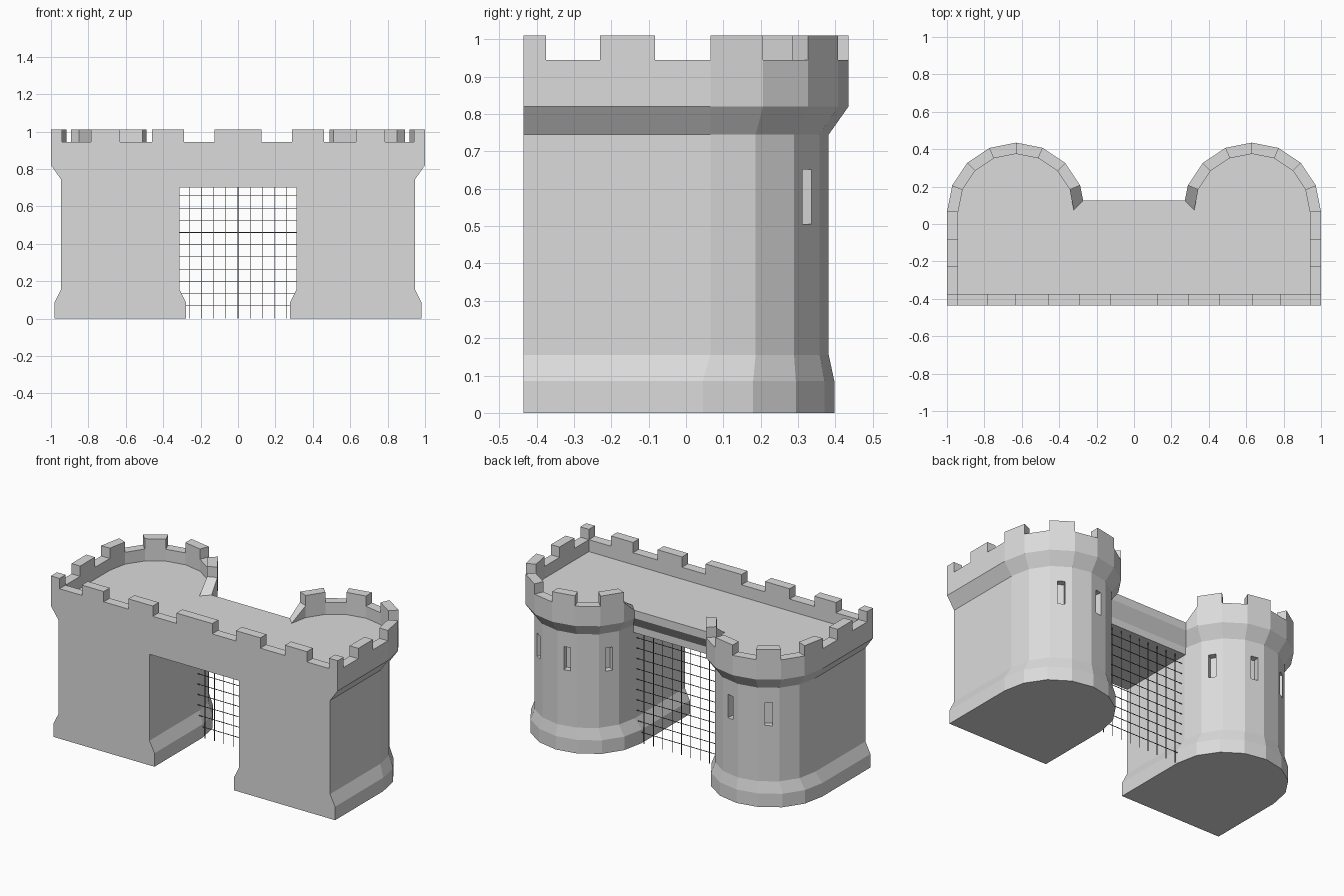
import bpy, bmesh
from math import radians, sin, cos
from mathutils import Matrix, Vector

if "Cube" in bpy.data.objects:
    bpy.data.objects.remove(bpy.data.objects["Cube"], do_unlink=True)


def material(name, rgb):
    m = bpy.data.materials.new(name)
    m.use_nodes = True
    m.diffuse_color = (*rgb, 1)
    m.node_tree.nodes["Principled BSDF"].inputs["Base Color"].default_value = (*rgb, 1)
    return m


STONE = material("grey stone", (0.71, 0.71, 0.71))
IRON = material("dark iron", (0.1, 0.1, 0.1))

TOWER_X, ARC_Y, FRONT = 0.63, 0.065, -0.435
FLOOR, GAP, MERLON = 0.87, 0.945, 1.01
WALL_R, TOP_R, INNER_R = 0.317, 0.37, 0.31
BRIDGE_Y, GATE_TOP = 0.126, 0.7


def finish(name, bm, mat):
    bmesh.ops.remove_doubles(bm, verts=bm.verts, dist=0.0005)
    bmesh.ops.recalc_face_normals(bm, faces=bm.faces)
    me = bpy.data.meshes.new(name)
    bm.to_mesh(me)
    bm.free()
    me.materials.append(mat)
    ob = bpy.data.objects.new(name, me)
    bpy.context.scene.collection.objects.link(ob)
    return ob


def add_face(bm, pts):
    """Add a polygon, skipping repeated corners."""
    keep = []
    for p in (Vector(p) for p in pts):
        if all((p - k).length > 0.0005 for k in keep):
            keep.append(p)
    if len(keep) > 2:
        bm.faces.new([bm.verts.new(p) for p in keep])


def loft(bm, rings):
    """Skin closed rings of points and cap both ends."""
    for a, b in zip(rings, rings[1:]):
        for i in range(len(a)):
            j = (i + 1) % len(a)
            add_face(bm, [a[i], a[j], b[j], b[i]])
    add_face(bm, rings[0])
    add_face(bm, rings[-1])


def box(bm, size, place):
    geo = bmesh.ops.create_cube(bm, size=1)
    bmesh.ops.transform(bm, matrix=place @ Matrix.Diagonal((*size, 1)), verts=geo["verts"])


def arc(r, cy, steps):
    return [(TOWER_X + r * cos(radians(22.5 * k)), cy + r * sin(radians(22.5 * k)))
            for k in range(steps)]


def junction(r, y):
    """Point on the last facet of the arc where the bridge meets it."""
    a, b = arc(r, ARC_Y, 9)[7:]
    t = (y - b[1]) / (a[1] - b[1])
    return (b[0] + (a[0] - b[0]) * t, y)


def at(points, z):
    return [(x, y, z) for x, y in points]


def mirror(ob):
    mod = ob.modifiers.new("Mirror", "MIRROR")
    mod.merge_threshold = 0.0005


# Round-backed towers with a flared foot
bm = bmesh.new()
rings = []
for z, r, cy in ((0, 0.352, 0.045), (0.085, 0.352, 0.045), (0.155, WALL_R, ARC_Y), (0.745, WALL_R, ARC_Y)):
    rings.append(at([(TOWER_X + r, FRONT)] + arc(r, cy, 9) + [(TOWER_X - r, FRONT)], z))
loft(bm, rings)
towers = finish("towers", bm, STONE)

# Arrow slits cut into every second facet
bm = bmesh.new()
for k in (2, 4, 6):
    a = radians(22.5 * (k + 0.5))
    r = WALL_R * cos(radians(11.25))
    place = Matrix.Translation((TOWER_X + r * cos(a), ARC_Y + r * sin(a), 0.578))
    box(bm, (0.08, 0.043, 0.146), place @ Matrix.Rotation(a, 4, "Z"))
slits = finish("arrow_slit_cutter", bm, STONE)
slits.hide_render = True
slits.hide_viewport = True
slits.display_type = "WIRE"
cut = towers.modifiers.new("Slits", "BOOLEAN")
cut.operation, cut.object, cut.solver = "DIFFERENCE", slits, "EXACT"
mirror(towers)

# Lintel over the gate passage
bm = bmesh.new()
box(bm, (2 * (TOWER_X - WALL_R), 0.51, 0.745 - GATE_TOP),
    Matrix.Translation((0, FRONT + 0.255, (0.745 + GATE_TOP) / 2)))
finish("gate_lintel", bm, STONE)


# Overhanging upper storey joining both towers
def outline(r, bridge_y, z):
    half = [(TOWER_X + r, FRONT)] + arc(r, ARC_Y, 8) + [junction(r, bridge_y)]
    return at(half + [(-x, y) for x, y in reversed(half)], z)


bm = bmesh.new()
loft(bm, [outline(WALL_R, 0.075, 0.745), outline(TOP_R, BRIDGE_Y, 0.82), outline(TOP_R, BRIDGE_Y, FLOOR)])
finish("upper_storey", bm, STONE)

# Battlements: stations of (outer point, inner point), heights between them
BACK = FRONT + 0.06
INNER_X = TOWER_X + INNER_R
stations = [((x, FRONT), (x, BACK)) for x in (0, 0.125, 0.29, 0.46, 0.632, 0.785, INNER_X)]
stations += [((1, y), (INNER_X, BACK)) for y in (FRONT, BACK)]
stations += [((1, y), (INNER_X, y)) for y in (-0.23, -0.083)]
stations += list(zip(arc(TOP_R, ARC_Y, 8), arc(INNER_R, ARC_Y, 8)))
stations.append((junction(TOP_R, BRIDGE_Y), junction(INNER_R, 0.075)))
pattern = "M_M_M_" + "MM" + "_M_" + "M_M_M_M"
heights = [(MERLON if c == "M" else GAP,) * 2 for c in pattern] + [(GAP, FLOOR)]

bm = bmesh.new()
for n, (h0, h1) in enumerate(heights):
    (o0, i0), (o1, i1) = stations[n], stations[n + 1]
    add_face(bm, [(*o0, FLOOR), (*o1, FLOOR), (*o1, h1), (*o0, h0)])
    add_face(bm, [(*i0, FLOOR), (*i1, FLOOR), (*i1, h1), (*i0, h0)])
    add_face(bm, [(*o0, h0), (*o1, h1), (*i1, h1), (*i0, h0)])
    add_face(bm, [(*o0, FLOOR), (*o1, FLOOR), (*i1, FLOOR), (*i0, FLOOR)])
    following = heights[n + 1][0] if n + 1 < len(heights) else h1
    if following != h1:
        add_face(bm, [(*o1, h1), (*i1, h1), (*i1, following), (*o1, following)])
mirror(finish("battlements", bm, STONE))

# Portcullis grid of thin bars
SPACING, BAR, GRID_Y = 0.0653, 0.003, 0.045
bm = bmesh.new()
for k in range(-4, 5):
    box(bm, (BAR, BAR, GATE_TOP), Matrix.Translation((k * SPACING, GRID_Y, GATE_TOP / 2)))
finish("portcullis_uprights", bm, IRON)
bm = bmesh.new()
for k in range(1, 11):
    box(bm, (0.63, BAR, BAR), Matrix.Translation((0, GRID_Y, k * SPACING + 0.003)))
finish("portcullis_crossbars", bm, IRON)
